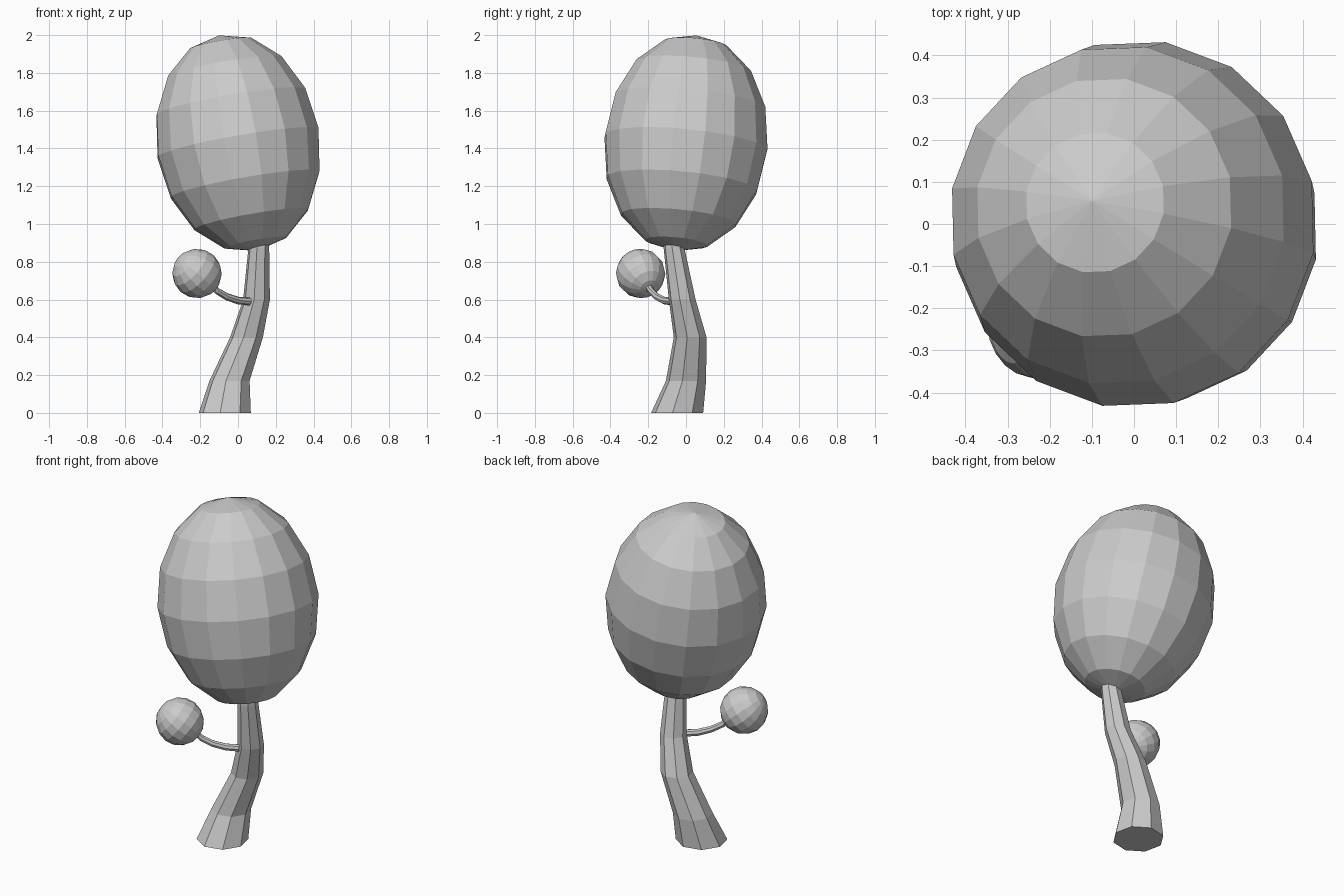
import bpy, bmesh, math
from mathutils import Vector, Matrix

cube = bpy.data.objects.get("Cube")
if cube:
    bpy.data.objects.remove(cube)

grey = bpy.data.materials.new("plain_grey")
grey.use_nodes = True
grey.diffuse_color = (0.6, 0.6, 0.6, 1)
grey.node_tree.nodes["Principled BSDF"].inputs["Base Color"].default_value = (0.6, 0.6, 0.6, 1)


def finish(bm, name):
    bmesh.ops.recalc_face_normals(bm, faces=bm.faces)
    mesh = bpy.data.meshes.new(name)
    bm.to_mesh(mesh)
    bm.free()
    mesh.materials.append(grey)
    obj = bpy.data.objects.new(name, mesh)
    bpy.context.collection.objects.link(obj)


def ball(name, centre, pole, radius, length, spin):
    """Faceted sphere whose pole points along the given direction."""
    bm = bmesh.new()
    bmesh.ops.create_uvsphere(bm, u_segments=16, v_segments=8, radius=1)
    turn = Vector((0, 0, 1)).rotation_difference(Vector(pole)).to_matrix().to_4x4()
    bm.transform(Matrix.Translation(centre) @ turn
                 @ Matrix.Rotation(math.radians(spin), 4, 'Z')
                 @ Matrix.Diagonal((radius, radius, length, 1)))
    finish(bm, name)


def tube(name, path, sides, spin, level=False):
    """Loft of regular rings; each path entry is x, y, z, radius."""
    bm = bmesh.new()
    points = [Vector(p[:3]) for p in path]
    rings = []
    for i, p in enumerate(points):
        along = points[min(i + 1, len(points) - 1)] - points[max(i - 1, 0)]
        turn = Matrix.Identity(3) if level else along.to_track_quat('Z', 'Y').to_matrix()
        ring = []
        for k in range(sides):
            a = math.tau * k / sides + math.radians(spin)
            ring.append(bm.verts.new(p + turn @ Vector((math.cos(a), math.sin(a), 0)) * path[i][3]))
        rings.append(ring)
    for lower, upper in zip(rings, rings[1:]):
        for k in range(sides):
            n = (k + 1) % sides
            bm.faces.new((lower[k], lower[n], upper[n], upper[k]))
    bm.faces.new(rings[0])
    bm.faces.new(rings[-1])
    finish(bm, name)


# Tilted egg-shaped crown and the small ball of leaves
ball("crown", (0, 0, 1.428), (-0.1, 0.055, 0.57), 0.439, 0.582, 13)
ball("small_leaf_ball", (-0.217, -0.24, 0.738), (0.095, 0.05, -0.085), 0.131, 0.131, 0)

# Bent, tapering trunk
tube("trunk", [(-0.07, -0.047, 0, 0.14), (-0.045, 0, 0.17, 0.108),
               (0.045, 0.022, 0.4, 0.088), (0.098, -0.02, 0.6, 0.072),
               (0.11, -0.063, 0.87, 0.056), (0.11, -0.07, 0.98, 0.05)], 8, -10, True)

# Thin curved branch
tube("branch", [(-0.15, -0.21, 0.69, 0.017), (-0.11, -0.185, 0.645, 0.018),
                (-0.06, -0.155, 0.615, 0.019), (0, -0.115, 0.595, 0.02),
                (0.06, -0.075, 0.59, 0.021)], 8, 0)
